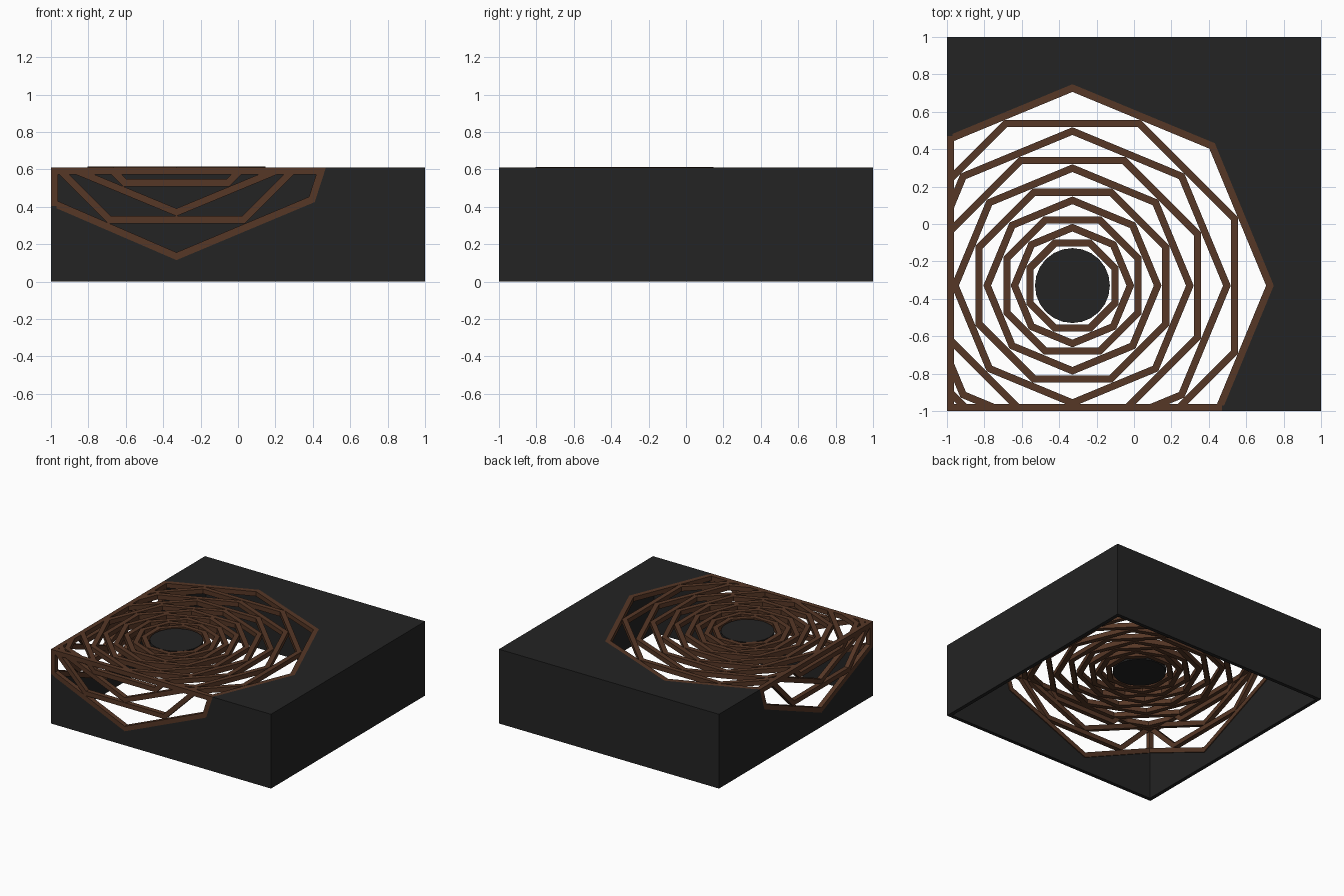
import bpy, bmesh, math
from mathutils import Vector

if "Cube" in bpy.data.objects:
    bpy.data.objects.remove(bpy.data.objects["Cube"])

H = 0.61            # box height
WALL = 0.03         # shell thickness
BAR = 0.038         # lattice bar width and depth
C = -0.329          # lattice centre in x and y on the top
CZ = 1.196          # virtual lattice centre height on the side faces
RADII = [1.076, 0.957, 0.846, 0.743, 0.648, 0.56, 0.476, 0.40, 0.33, 0.266]


def material(name, rgb):
    m = bpy.data.materials.new(name)
    m.diffuse_color = (*rgb, 1)
    m.use_nodes = True
    m.node_tree.nodes["Principled BSDF"].inputs["Base Color"].default_value = m.diffuse_color
    return m


BLACK = material("charcoal black", (0.017, 0.017, 0.017))
BROWN = material("dark brown", (0.093, 0.038, 0.019))

# Maps from panel coordinates (u, v, inward depth w) to the model
TOP = lambda u, v, w: (u, v, H - w)
FRONT = lambda u, v, w: (u, -1 + w, v)
LEFT = lambda u, v, w: (-1 + w, u, v)
BACK = lambda u, v, w: (u, 1 - w, v)
RIGHT = lambda u, v, w: (1 - w, u, v)


def finish(name, bm, place, mat):
    for v in bm.verts:
        v.co = place(*v.co)
    bmesh.ops.recalc_face_normals(bm, faces=bm.faces[:])
    me = bpy.data.meshes.new(name)
    bm.to_mesh(me)
    bm.free()
    me.materials.append(mat)
    ob = bpy.data.objects.new(name, me)
    bpy.context.collection.objects.link(ob)
    return ob


def panel(name, outline, place, depth=WALL):
    """Solid plate from a 2D outline."""
    bm = bmesh.new()
    f = bm.faces.new([bm.verts.new((u, v, 0)) for u, v in outline])
    r = bmesh.ops.extrude_face_region(bm, geom=[f], use_keep_orig=True)
    for v in r["geom"]:
        if isinstance(v, bmesh.types.BMVert):
            v.co.z = depth
    bmesh.ops.triangulate(bm, faces=[f for f in bm.faces if len(f.verts) > 4])
    return finish(name, bm, place, BLACK)


def inset(points, d):
    """Mitred inward offset of a counter-clockwise convex outline."""
    out, n = [], len(points)
    for i in range(n):
        a, p, b = (Vector(points[(i + k) % n]) for k in (-1, 0, 1))
        e1, e2 = (p - a).normalized(), (b - p).normalized()
        n1, n2 = Vector((-e1.y, e1.x)), Vector((-e2.y, e2.x))
        out.append(p + (n1 + n2) * d / (1 + n1.dot(n2)))
    return out


def frame(name, outline, place, clips=(), w0=0.0):
    """Closed bar frame, trimmed by planes (point, outward normal)."""
    bm = bmesh.new()
    loops = []
    for pts, w in ((outline, w0), (inset(outline, BAR), w0),
                   (inset(outline, BAR), BAR), (outline, BAR)):
        loops.append([bm.verts.new((p[0], p[1], w)) for p in pts])
    n = len(outline)
    for k in range(4):
        a, b = loops[k], loops[(k + 1) % 4]
        for i in range(n):
            j = (i + 1) % n
            bm.faces.new((a[i], a[j], b[j], b[i]))
    for co, no in clips:
        bmesh.ops.bisect_plane(bm, geom=bm.verts[:] + bm.edges[:] + bm.faces[:],
                               plane_co=co, plane_no=no, clear_outer=True)
        bmesh.ops.holes_fill(bm, edges=[e for e in bm.edges if e.is_boundary], sides=0)
    return finish(name, bm, place, BROWN)


def octagon(r, cu, cv, flat):
    s = math.pi / 8 if flat else 0
    return [(cu + r * math.cos(s + i * math.pi / 4),
             cv + r * math.sin(s + i * math.pi / 4)) for i in range(8)]


# Outer openings of the top and of the two lattice sides
R0 = RADII[0]
D = R0 * math.sqrt(0.5)
arc = [(0.469, -1), (C + R0, C), (C + D, C + D), (C, C + R0), (-1, 0.469)]
side_arc = [(-1, 0.405), (C, 0.115), (0.41, 0.425), (0.47, H)]

# Box shell, open underneath
panel("top_panel", arc + [(-1, 1), (1, 1), (1, -1)], TOP)
side = side_arc + [(1, H), (1, 0), (-1, 0)]
full = [(-1, 0), (1, 0), (1, H), (-1, H)]
panel("front_wall", side, FRONT)
panel("left_wall", side, LEFT)
panel("back_wall", full, BACK)
panel("right_wall", full, RIGHT)

# Outer frames around the openings
frame("top_outer_frame", [(-1, -1)] + arc, TOP)
for label, place in (("front", FRONT), ("left", LEFT)):
    frame(label + "_outer_frame", side_arc + [(-1, H)], place)

# Nested octagon rings, alternately turned, folding over front and left
top_clips = [((-1, 0, 0), (-1, 0, 0)), ((0, -1, 0), (0, -1, 0))]
side_clips = [((-1, 0, 0), (-1, 0, 0)), ((0, H, 0), (0, 1, 0))]
for i, r in enumerate(RADII[1:], 1):
    flat = i % 2 == 1
    frame(f"top_ring_{i}", octagon(r, C, C, flat), TOP,
          top_clips if r > 0.67 else (), -0.004 if r < 0.5 else 0.0)
    if i < 4:
        for label, place in (("front", FRONT), ("left", LEFT)):
            frame(f"{label}_ring_{i}", octagon(r, C, CZ, flat), place, side_clips)

# Centre disc
panel("centre_disc", [(C + 0.2 * math.cos(a * math.pi / 12),
                       C + 0.2 * math.sin(a * math.pi / 12)) for a in range(24)], TOP, BAR)
